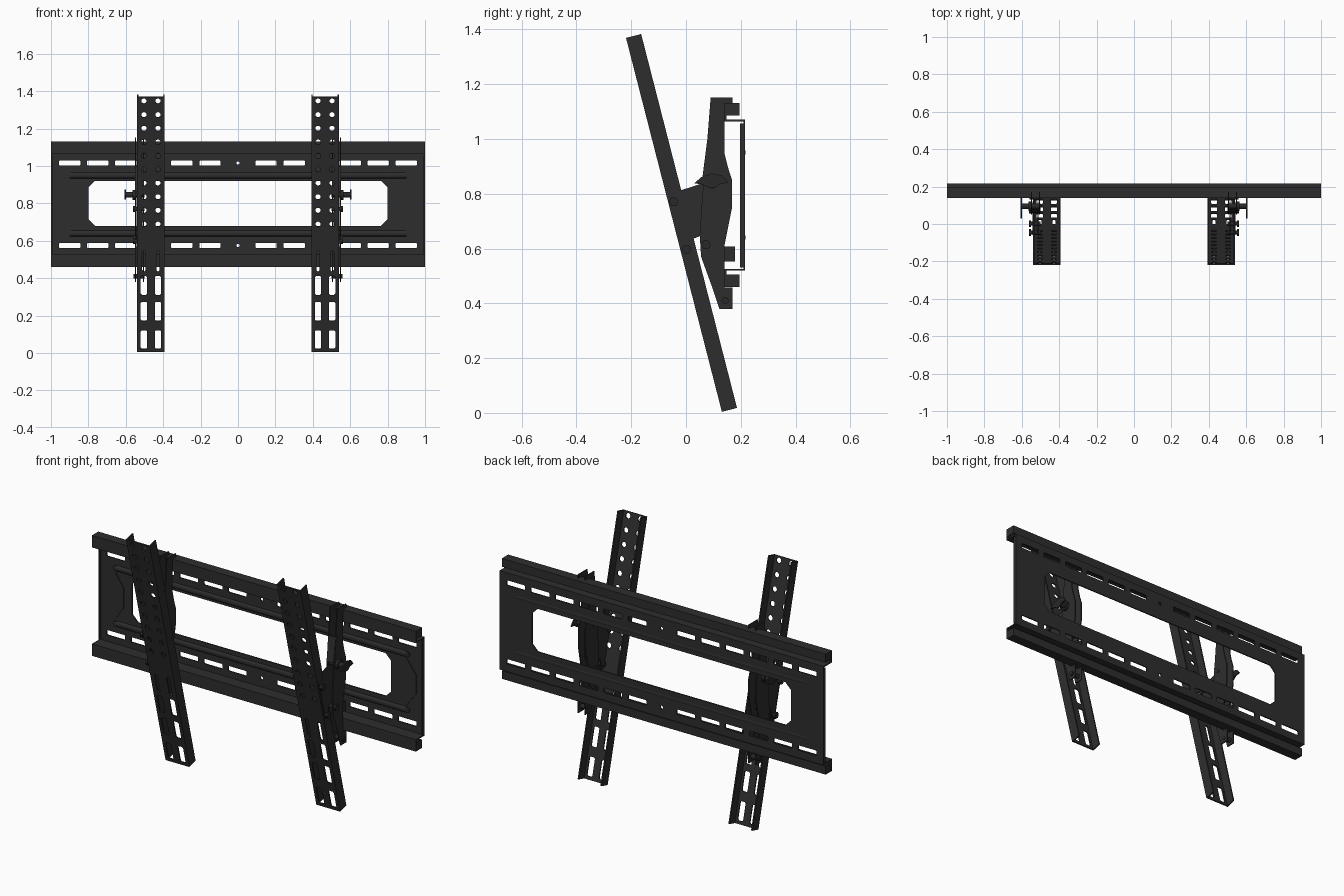
import bpy
import math
from mathutils import Matrix, Vector

if "Cube" in bpy.data.objects:
    bpy.data.objects.remove(bpy.data.objects["Cube"])

# ---------- materials ----------
def material(name, value):
    m = bpy.data.materials.new(name)
    m.diffuse_color = (value, value, value, 1)
    m.use_nodes = True
    m.node_tree.nodes["Principled BSDF"].inputs["Base Color"].default_value = m.diffuse_color
    return m

STEEL = material("black_steel", 0.027)
BOLT = material("dark_bolt", 0.021)

# ---------- helpers ----------
def frame(origin, a, b):
    """Matrix whose local x, y run along a, b."""
    a, b = Vector(a), Vector(b)
    m = Matrix((a, b, a.cross(b))).transposed().to_4x4()
    m.translation = Vector(origin)
    return m

def sheet(name, outlines, thickness, matrix, mat=STEEL):
    """Flat sheet: first outline is the rim, the others are cut-outs."""
    cu = bpy.data.curves.new(name, 'CURVE')
    cu.dimensions = '2D'
    cu.fill_mode = 'BOTH'
    cu.extrude = thickness / 2
    for pts in outlines:
        sp = cu.splines.new('POLY')
        sp.points.add(len(pts) - 1)
        for p, (x, y) in zip(sp.points, pts):
            p.co = (x, y, 0, 1)
        sp.use_cyclic_u = True
    tmp = bpy.data.objects.new(name + "_curve", cu)
    bpy.context.collection.objects.link(tmp)
    bpy.context.view_layer.update()
    mesh = bpy.data.meshes.new_from_object(tmp)
    bpy.data.objects.remove(tmp)
    mesh.transform(matrix)
    mesh.materials.clear()
    mesh.materials.append(mat)
    for p in mesh.polygons:
        p.use_smooth = False
    ob = bpy.data.objects.new(name, mesh)
    bpy.context.collection.objects.link(ob)
    return ob

def side_sheet(name, pts, x, thickness, mat=STEEL):
    """Sheet with a (y, z) outline, centred on x."""
    return sheet(name, [pts], thickness, frame((x, 0, 0), (0, 1, 0), (0, 0, 1)), mat)

def front_sheet(name, outlines, y, thickness, mat=STEEL):
    """Sheet with (x, z) outlines, centred on y."""
    return sheet(name, outlines, thickness, frame((0, y, 0), (1, 0, 0), (0, 0, 1)), mat)

def rect(x0, x1, y0, y1, c=0.0):
    """Rectangle with chamfered corners."""
    if c == 0:
        return [(x0, y0), (x1, y0), (x1, y1), (x0, y1)]
    return [(x0 + c, y0), (x1 - c, y0), (x1, y0 + c), (x1, y1 - c),
            (x1 - c, y1), (x0 + c, y1), (x0, y1 - c), (x0, y0 + c)]

def circle(x, y, r, n=12):
    return [(x + r * math.cos(i * math.tau / n), y + r * math.sin(i * math.tau / n))
            for i in range(n)]

def rod(name, y, z, x0, x1, r, mat=BOLT, n=16):
    """Cylinder along x."""
    bpy.ops.mesh.primitive_cylinder_add(vertices=n, radius=r, depth=abs(x1 - x0),
                                        location=((x0 + x1) / 2, y, z),
                                        rotation=(0, math.pi / 2, 0))
    ob = bpy.context.object
    ob.name = name
    ob.data.materials.append(mat)
    bpy.ops.object.shade_smooth_by_angle(angle=math.radians(40))
    return ob

T = 0.007
MID = 0.795          # height of the wall plate's centre line

# ---------- wall plate ----------
cuts = [rect(-0.8, 0.8, 0.68, 0.92, 0.035)]
for z in (MID - 0.22, MID + 0.22):
    cuts.append(circle(0, z, 0.009))
    for k in range(1, 7):
        for s in (-1, 1):
            cuts.append(rect(s * k * 0.15 - 0.057, s * k * 0.15 + 0.057,
                             z - 0.014, z + 0.014, 0.004))
front_sheet("wall_plate", [rect(-1, 1, 0.52, 1.07)] + cuts, 0.2125, T)

for s in (-1, 1):
    tag = "right" if s > 0 else "left"
    # folded ends and raised end panels of the wall plate
    side_sheet("plate_end_" + tag, rect(0.197, 0.216, 0.53, 1.057), s * 0.9965, T)
    panel = [(0.90, 0.67), (0.955, 0.74), (0.955, 0.85), (0.90, 0.925),
             (0.85, 0.85), (0.85, 0.74)]
    front_sheet("end_panel_" + tag, [[(s * x, z) for x, z in panel]], 0.207, 0.006)

# ---------- hooked rails and stiffening ribs ----------
hook = [(0.216, 1.064), (0.216, 1.071), (0.147, 1.071), (0.147, 1.124), (0.189, 1.124),
        (0.189, 1.085), (0.196, 1.085), (0.196, 1.131), (0.14, 1.131), (0.14, 1.064)]
for s in (-1, 1):
    tag = "upper" if s > 0 else "lower"
    pts = [(y, z if s > 0 else 2 * MID - z) for y, z in hook]
    side_sheet(tag + "_rail", pts, 0, 2.0)
    z = MID + s * 0.3125
    for e in (-1, 1):
        side_sheet(tag + "_rail_cap", rect(0.142, 0.195, z - 0.0225, z + 0.0225),
                   e * 0.997, 0.005)
    z = MID + s * 0.155
    rib = rod(tag + "_rib", 0.208, z, -0.9, 0.9, 0.016, STEEL)
    rib.scale.y = 0.6
    rib.rotation_euler = (0, math.pi / 2, 0)
    for e in (-1, 1):
        front_sheet(tag + "_rib_end", [circle(e * 0.9, z, 0.016, 16)], 0.207, 0.008)

# ---------- tilting uprights ----------
tilt = math.atan2(0.35, 1.365)
up = Vector((0, -math.sin(tilt), math.cos(tilt)))
back = Vector((0, math.cos(tilt), math.sin(tilt)))
foot = Vector((0, 0.131, 0.004))
LENGTH, DEPTH = 1.409, 0.057

holes = []
for dx in (-0.0375, 0.0375):
    for i in range(10):
        holes.append(circle(dx, 1.386 - i * 0.0755, 0.0145))
    for z0, z1, w in ((0.018, 0.12, 0.017), (0.172, 0.278, 0.017),
                      (0.315, 0.42, 0.017), (0.445, 0.56, 0.009)):
        holes.append(rect(dx - w, dx + w, z0, z1, 0.006))

# pivot arm, wall bracket and wing outlines in (y, z)
arm = [(-0.06, 0.79), (-0.02, 0.812), (0.06, 0.838), (0.12, 0.83), (0.12, 0.66),
       (0.05, 0.645), (0.025, 0.635), (0.02, 0.57), (-0.005, 0.575)]
bracket = [(0.09, 1.152), (0.17, 1.152), (0.17, 1.132), (0.14, 1.132), (0.14, 0.95),
           (0.152, 0.9), (0.168, 0.85), (0.168, 0.75), (0.15, 0.66), (0.14, 0.61),
           (0.14, 0.458), (0.17, 0.458), (0.17, 0.38), (0.122, 0.38), (0.095, 0.46),
           (0.055, 0.57), (0.05, 0.65), (0.06, 0.8), (0.078, 1.0)]
wing = [(0.03, 0.838), (0.055, 0.86), (0.095, 0.875), (0.135, 0.865), (0.155, 0.84),
        (0.125, 0.836), (0.105, 0.82), (0.085, 0.82), (0.06, 0.834)]

for s in (-1, 1):
    tag = "right_" if s > 0 else "left_"
    cx = s * 0.4655
    # perforated face and the two folded flanges
    sheet(tag + "upright_face", [rect(-0.0735, 0.0735, 0, LENGTH)] + holes, T,
          frame(foot + back * (T / 2) + Vector((cx, 0, 0)), (1, 0, 0), up))
    for e in (-1, 1):
        sheet(tag + "upright_flange", [rect(0, DEPTH, 0, LENGTH)], T,
              frame(foot + Vector((cx + e * 0.07, 0, 0)), back, up))

    # pivot arm plates
    for x in (0.513, 0.5405):
        side_sheet(tag + "pivot_arm", arm, s * x, 0.006)
    # wall bracket: two cheeks joined by a front web
    for x in (0.505, 0.5475):
        side_sheet(tag + "bracket_cheek", bracket, s * x, 0.006)
    web = [(0.078, 1.0), (0.084, 1.0), (0.066, 0.86), (0.06, 0.86)]
    side_sheet(tag + "bracket_upper_web", web, s * 0.526, 0.043)
    web = [(0.055, 0.57), (0.062, 0.57), (0.102, 0.46), (0.095, 0.46)]
    side_sheet(tag + "bracket_lower_web", web, s * 0.526, 0.043)
    # locking block that grips the lower rail
    side_sheet(tag + "lock_block", rect(0.135, 0.178, 0.552, 0.607), s * 0.526, 0.03)

    # pivot bolts with heads
    for y, z in ((-0.045, 0.77), (0.002, 0.597), (0.073, 0.613)):
        rod(tag + "bolt", y, z, s * 0.50, s * 0.553, 0.011)
        rod(tag + "bolt_head", y, z, s * 0.55, s * 0.562, 0.018, n=6)
    rod(tag + "bottom_bolt", 0.143, 0.41, s * 0.50, s * 0.558, 0.013)

    # tilt knob with wing grip
    rod(tag + "knob_collar", 0.095, 0.845, s * 0.55, s * 0.565, 0.026)
    rod(tag + "knob_stem", 0.095, 0.845, s * 0.50, s * 0.602, 0.015)
    side_sheet(tag + "knob_wing", wing, s * 0.602, 0.007, BOLT)
